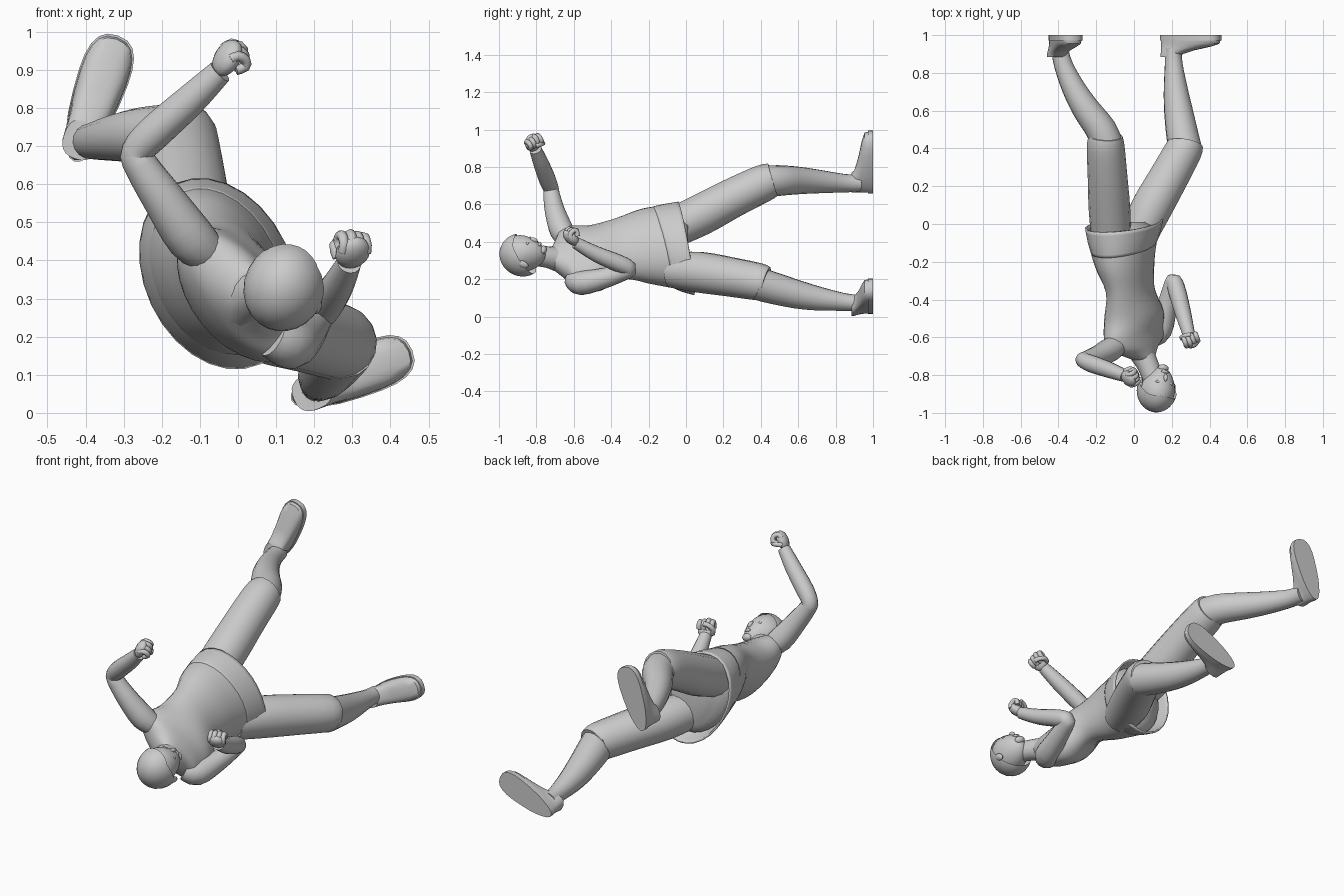
import bpy, bmesh, math
from mathutils import Vector, Matrix

if "Cube" in bpy.data.objects:
    bpy.data.objects.remove(bpy.data.objects["Cube"])


def finish(name, bm, angle=50):
    bmesh.ops.recalc_face_normals(bm, faces=bm.faces)
    me = bpy.data.meshes.new(name)
    bm.to_mesh(me)
    bm.free()
    ob = bpy.data.objects.new(name, me)
    bpy.context.collection.objects.link(ob)
    bpy.ops.object.select_all(action='DESELECT')
    bpy.context.view_layer.objects.active = ob
    ob.select_set(True)
    bpy.ops.object.shade_smooth_by_angle(angle=math.radians(angle))
    return ob


def spline(keys, steps=4):
    """Catmull-Rom interpolation of equal-length tuples."""
    out = []
    for i in range(len(keys) - 1):
        p0, p1, p2, p3 = (keys[max(0, min(len(keys) - 1, i + k))] for k in (-1, 0, 1, 2))
        for j in range(steps):
            t = j / steps
            out.append(tuple(b + .5 * t * (c - a + t * (2 * a - 5 * b + 4 * c - d + t * (3 * (b - c) + d - a)))
                             for a, b, c, d in zip(p0, p1, p2, p3)))
    return out + [keys[-1]]


def loft(name, rings, capped=True, angle=50):
    bm = bmesh.new()
    vs = [[bm.verts.new(p) for p in r] for r in rings]
    n = len(vs[0])
    for a, b in zip(vs, vs[1:]):
        for i in range(n):
            bm.faces.new((a[i], a[(i + 1) % n], b[(i + 1) % n], b[i]))
    if capped:
        bm.faces.new(vs[0])
        bm.faces.new(vs[-1])
    return finish(name, bm, angle)


def tube(name, keys, n=16, steps=3):
    """Round limb through (x, y, z, radius) keys."""
    pts = spline(keys, steps)
    rings, ref = [], Vector((.3, .2, .93))
    for i, p in enumerate(pts):
        c = Vector(p[:3])
        d = (Vector(pts[min(i + 1, len(pts) - 1)][:3]) - Vector(pts[max(i - 1, 0)][:3])).normalized()
        u = (ref - d * ref.dot(d)).normalized()
        ref = u
        w = d.cross(u)
        rings.append([c + p[3] * (u * math.cos(t) + w * math.sin(t))
                      for t in (2 * math.pi * k / n for k in range(n))])
    return loft(name, rings)


def body_rings(keys, n=28, steps=4):
    """Keys: y, x, z, half width, half depth, side-axis angle, y tilt along the width."""
    rings = []
    for y, x, z, a, b, ang, tilt in spline(keys, steps):
        s = Vector((math.cos(math.radians(ang)), 0, math.sin(math.radians(ang))))
        f = Vector((s.z, 0, -s.x))
        rings.append([Vector((x, y + tilt * math.cos(t), z)) + s * a * math.cos(t) + f * b * math.sin(t)
                      for t in (2 * math.pi * k / n for k in range(n))])
    return rings


def ball(name, mat, scale, shape=None, cut=None, seg=24):
    bm = bmesh.new()
    bmesh.ops.create_uvsphere(bm, u_segments=seg, v_segments=seg * 2 // 3, radius=1)
    for v in bm.verts:
        v.co = Vector(a * b for a, b in zip(v.co, scale))
        if shape:
            shape(v.co)
    if cut:
        bmesh.ops.bisect_plane(bm, geom=bm.verts[:] + bm.edges[:] + bm.faces[:],
                               plane_co=cut[0], plane_no=cut[1], clear_outer=True)
    bm.transform(mat)
    return finish(name, bm)


def frame(origin, y_dir, z_dir):
    z = Vector(z_dir).normalized()
    y = Vector(y_dir)
    y = (y - z * y.dot(z)).normalized()
    m = Matrix((y.cross(z), y, z)).transposed().to_4x4()
    m.translation = Vector(origin)
    return m


# Torso, twisted between hips and shoulders
loft("torso", body_rings([
    (-.71, .05, .308, .065, .06, 130, -.01),
    (-.67, .03, .305, .12, .08, 130, -.03),
    (-.63, .015, .305, .19, .095, 130, -.045),
    (-.57, .0, .31, .21, .11, 130, -.05),
    (-.48, 0, .315, .20, .125, 128, -.03),
    (-.35, -.02, .365, .18, .107, 120, -.02),
    (-.20, -.05, .375, .215, .145, 115, -.03),
    (-.06, -.055, .37, .225, .165, 115, -.04),
    (.01, -.04, .375, .13, .09, 112, 0)]))

# Flared hem of the top
hem = loft("jacket_hem", body_rings([
    (-.125, -.053, .372, .228, .160, 115, -.055),
    (-.07, -.053, .368, .246, .178, 115, -.05),
    (-.0, -.052, .365, .262, .194, 115, -.045)], steps=3), capped=False)
sol = hem.modifiers.new("thickness", 'SOLIDIFY')
sol.thickness = .01

# Trouser legs ending at the knee, and shins
tube("upper_trouser_leg", [(-.12, -.08, .47, .105), (-.13, .08, .545, .11), (-.14, .25, .635, .105),
                           (-.15, .41, .712, .10), (-.15, .465, .732, .090)])
tube("lower_trouser_leg", [(.02, -.08, .25, .095), (.085, .07, .238, .11), (.18, .24, .212, .106),
                           (.262, .39, .186, .10), (.275, .425, .178, .090)])
tube("upper_shin", [(-.14, .41, .72, .086), (-.175, .50, .728, .082), (-.255, .61, .728, .073),
                    (-.32, .72, .722, .062), (-.373, .84, .714, .05), (-.395, .93, .712, .045)])
tube("lower_shin", [(.275, .38, .178, .088), (.258, .46, .155, .086), (.235, .60, .118, .076),
                    (.22, .72, .095, .063), (.21, .85, .078, .047), (.207, .93, .072, .044)])


# Shoes with soles on the y = 1 plane
def shoe(name, heel, toe):
    h = Vector((heel[0], 0, heel[1]))
    u = Vector((toe[0], 0, toe[1])) - h
    length = u.length
    u.normalize()
    v = Vector((u.z, 0, -u.x))

    def ring(y, back, front, w, flare):
        mid, half = (back + front) / 2 * length, (front - back) / 2 * length
        out = []
        for k in range(24):
            t = 2 * math.pi * k / 24
            c, s = math.cos(t), math.sin(t)
            cu = math.copysign(abs(c) ** .8, c)
            sv = math.copysign(abs(s) ** .8, s)
            out.append(h + Vector((0, y, 0)) + u * (mid + half * cu) + v * w * (1 + flare * c) * sv)
        return out
    loft(name + "_sole", [ring(1, 0, 1, .064, .32), ring(.972, 0, 1, .064, .32)], angle=40)
    loft(name + "_upper", [ring(.975, .01, .985, .061, .3), ring(.955, .01, .97, .059, .28),
                           ring(.94, .015, .84, .054, .16), ring(.92, .02, .56, .050, .04),
                           ring(.90, .02, .36, .049, 0), ring(.885, .02, .32, .048, 0)])


shoe("upper_shoe", (-.43, .66), (-.315, .99))
shoe("lower_shoe", (.14, .033), (.457, .165))

# Arms
tube("upper_side_arm", [(-.07, -.63, .41, .05), (-.125, -.665, .46, .064), (-.195, -.70, .56, .055),
                        (-.255, -.718, .65, .045), (-.265, -.722, .685, .042), (-.22, -.742, .735, .046),
                        (-.125, -.775, .82, .042), (-.047, -.805, .895, .033)])
tube("lower_side_arm", [(.09, -.60, .20, .055), (.138, -.56, .18, .065), (.173, -.44, .205, .055),
                        (.20, -.33, .24, .045), (.212, -.305, .258, .043), (.23, -.36, .285, .047),
                        (.262, -.48, .335, .042), (.292, -.59, .395, .032)])


# Fists: palm, four curled fingers and a thumb
def fist(name, wrist, direction, knuckle):
    m = frame(wrist, knuckle, direction)
    ball(name + "_palm", m @ Matrix.Translation((0, -.004, .045)), (.046, .030, .052), seg=16)
    for i in range(4):
        x = -.033 + .022 * i
        tip = .095 - .006 * abs(i - 1)
        keys = [(x, -.012, .055), (x, .0, tip - .012), (x, .027, tip - .012), (x, .037, .055), (x, .02, .035)]
        tube(f"{name}_finger_{i}", [(*(m @ Vector(k)), .0135) for k in keys], n=8, steps=2)
    thumb = [(-.035, .0, .02), (-.042, .030, .035), (-.015, .046, .048), (.008, .046, .052)]
    tube(name + "_thumb", [(*(m @ Vector(k)), .013) for k in thumb], n=8, steps=2)


fist("upper_fist", (-.05, -.808, .893), (.55, -.2, .8), (.7, .5, -.5))
fist("lower_fist", (.288, -.582, .393), (.25, -.62, .62), (-.2, .6, .7))

# Neck, head and hair (local axes: -y is the face, z the crown)
tube("neck", [(.02, -.62, .29, .08), (.045, -.69, .308, .066), (.075, -.75, .32, .057), (.11, -.84, .33, .055)])
head = frame((.122, -.877, .33), (-.42, -.35, -.85), (-.02, -.92, .38))


def jaw(co):
    if co.z < 0:
        k = -co.z / .12
        co.x *= 1 - .28 * k
        co.y = co.y * (1 - .1 * k) - .03 * k


ball("head", head, (.094, .106, .120), jaw)
ball("hair_back", head, (.106, .117, .121), None, ((0, .0, -.02), (0, -.80, -.60)))
ball("hair_top", head, (.105, .117, .1215), None, ((0, 0, .045), (0, -.3, -1)))
ball("nose", head @ Matrix.Translation((0, -.107, -.030)), (.011, .015, .022), seg=10)
ball("lips", head @ Matrix.Translation((0, -.098, -.066)), (.022, .009, .009), seg=10)
ball("chin", head @ Matrix.Translation((0, -.075, -.095)), (.03, .022, .02), seg=12)
for side in (-1, 1):
    ball("ear", head @ Matrix.Translation((side * .096, .005, -.025)), (.012, .020, .032), seg=10)
    ball("eye", head @ Matrix.Translation((side * .036, -.092, -.005)), (.015, .008, .008), seg=10)
